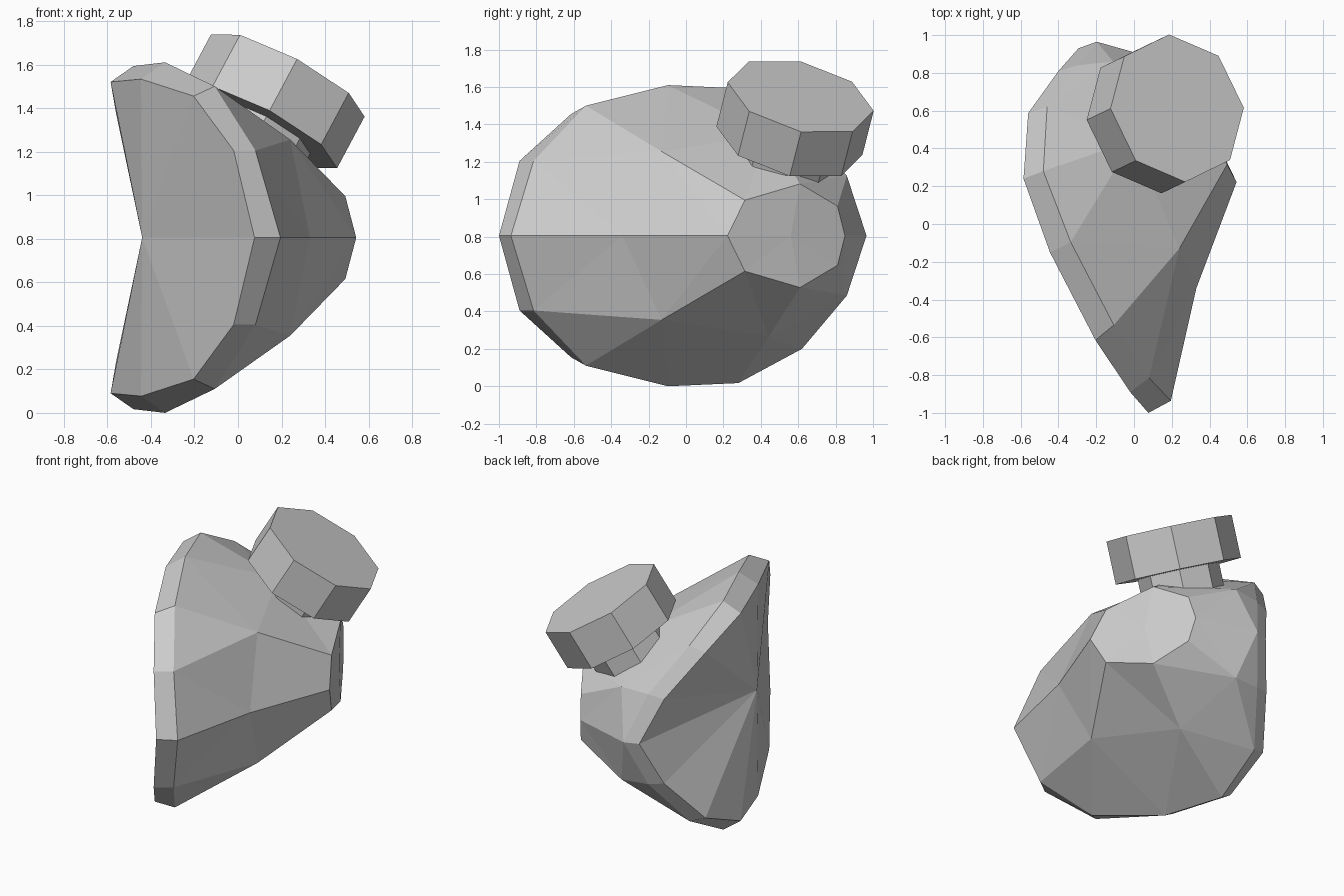
import bpy, bmesh
from mathutils import Vector, Matrix

if "Cube" in bpy.data.objects:
    bpy.data.objects.remove(bpy.data.objects["Cube"])

MID = 0.805  # the body is mirrored about this height


def finish(bm, name, location=(0, 0, 0)):
    bmesh.ops.recalc_face_normals(bm, faces=bm.faces)
    mesh = bpy.data.meshes.new(name)
    bm.to_mesh(mesh)
    bm.free()
    obj = bpy.data.objects.new(name, mesh)
    obj.location = location
    bpy.context.collection.objects.link(obj)
    return obj


# Body, upper half: outer rim, inner rim, shoulder and end facet (heights above MID)
outer = [(.076, -1, 0), (-.02, -.89, .40), (-.204, -.615, .65), (-.445, -.15, .728),
         (-.585, .24, .715), (-.56, .587, .57), (-.4, .81, .29), (-.294, .93, 0)]
inner = [(.195, -.936, 0), (.08, -.815, .40), (-.107, -.535, .695), (-.335, -.096, .805),
         (-.48, .28, .788), (-.46, .62, .605), (-.3, .84, .31), (-.198, .965, 0)]
shoulder = [(.33, -.34, 0), (.24, -.13, .45), (-.006, .442, .54), (-.11, .86, .32)]
facet = [(.543, .222, 0), (.493, .315, .19), (.355, .61, .277), (.235, .81, .158), (.21, .85, 0)]
bm = bmesh.new()
o, i, s, e = [[bm.verts.new(p) for p in ring] for ring in (outer, inner, shoulder, facet)]
dish = bm.verts.new((-.44, -.145, 0))
end = bm.verts.new((.38, .56, 0))
for k in range(7):
    bm.faces.new((dish, o[k], o[k + 1]))
    bm.faces.new((o[k], i[k], i[k + 1], o[k + 1]))
for k in range(4):
    bm.faces.new((end, e[k], e[k + 1]))
# Inner rim to shoulder, then shoulder to end facet
for k, a in enumerate((0, 1, 1, 2, 2, 3, 3)):
    bm.faces.new((i[k], i[k + 1], s[a]))
for tri in ((i[1], s[0], s[1]), (i[3], s[1], s[2]), (i[5], s[2], s[3]),
            (s[0], s[1], e[0]), (s[1], e[1], e[0]), (s[1], s[2], e[1]), (s[2], e[2], e[1]),
            (s[2], s[3], e[2]), (s[3], e[3], e[2]), (s[3], e[4], e[3]), (s[3], i[7], e[4])):
    bm.faces.new(tri)
# Mirror to the lower half
half = bm.verts[:] + bm.edges[:] + bm.faces[:]
low = bmesh.ops.duplicate(bm, geom=half)["geom"]
for v in [g for g in low if isinstance(g, bmesh.types.BMVert)]:
    v.co.z *= -1
bmesh.ops.remove_doubles(bm, verts=bm.verts, dist=0.0005)
finish(bm, "body", (0, 0, MID))

# Tilted axes shared by cap and neck
n = Vector((.459, .219, .861)).normalized()
u = Vector((.706, .004, -.377))
u = (u - n * u.dot(n)).normalized()
v = n.cross(u)
top = Vector((.2285, .613, 1.549))


def octagon(name, radius, start, stop):
    """Eight-sided prism between two depths below the cap's top."""
    rot = Matrix((u, v, n)).transposed().to_4x4()
    mat = Matrix.Translation(top - n * (start + stop) / 2) @ rot
    b = bmesh.new()
    bmesh.ops.create_cone(b, cap_ends=True, segments=8, radius1=radius, radius2=radius,
                          depth=stop - start, matrix=mat)
    return finish(b, name)


octagon("cap", 0.4, 0, 0.275)
octagon("neck", 0.26, 0.275, 0.56)
